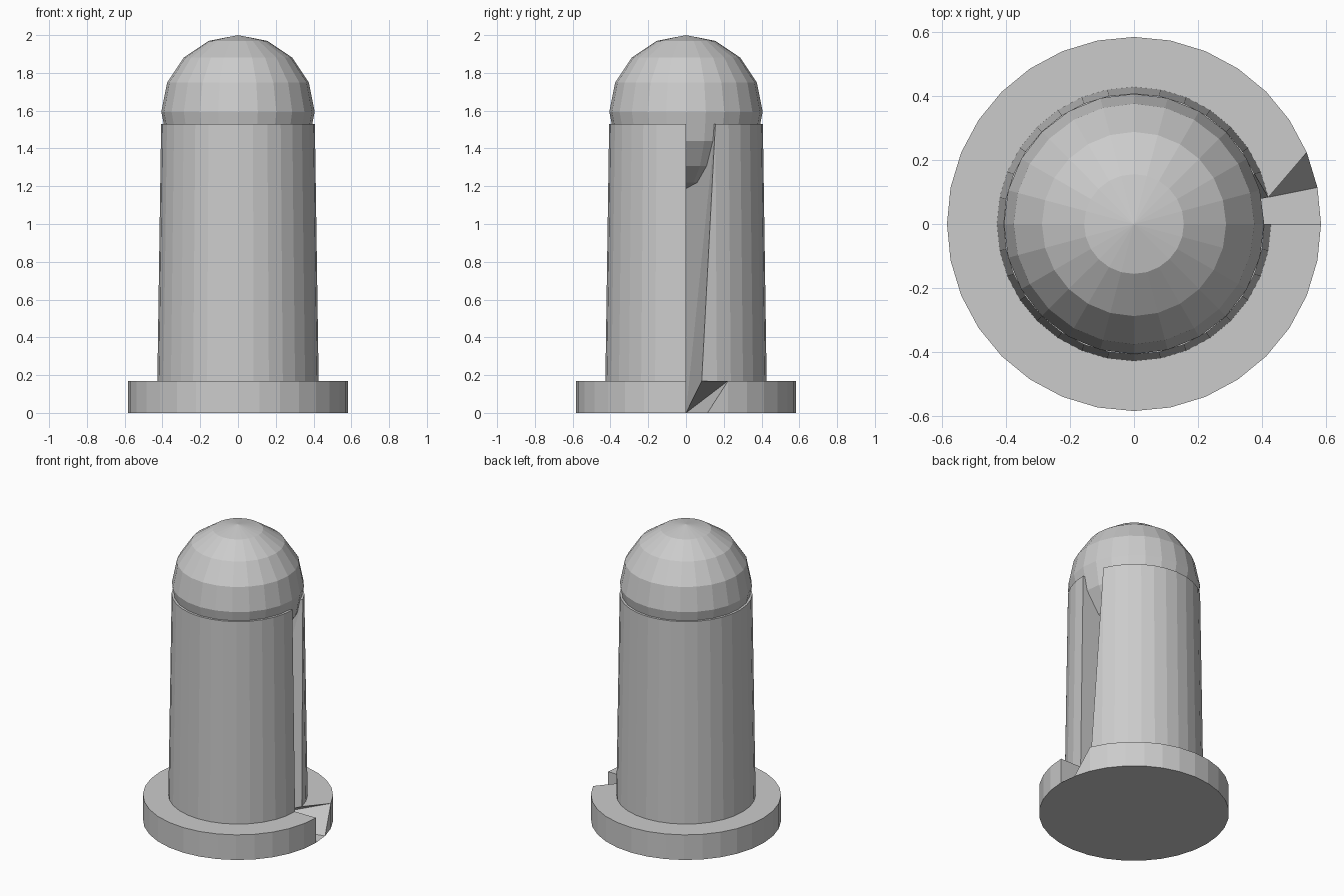
import bpy, bmesh
from math import pi, sin, cos

if "Cube" in bpy.data.objects:
    bpy.data.objects.remove(bpy.data.objects["Cube"])

SEG = 32
STEP = 2 * pi / SEG
# Profile of the turned body: flange bottom, flange top, shaft foot, shaft top
PROFILE = [(0.583, 0.0), (0.583, 0.17), (0.427, 0.17), (0.407, 1.53)]


def ring_point(bm, r, z, i):
    return bm.verts.new((r * cos(i * STEP), r * sin(i * STEP), z))


def make_object(bm, name):
    bmesh.ops.recalc_face_normals(bm, faces=bm.faces)
    mesh = bpy.data.meshes.new(name)
    bm.to_mesh(mesh)
    bm.free()
    obj = bpy.data.objects.new(name, mesh)
    bpy.context.collection.objects.link(obj)
    return obj


# Flanged shaft, turned through all but the open slot sector
bm = bmesh.new()
low = bm.verts.new((0, 0, 0))
high = bm.verts.new((0, 0, 1.53))
cols = [[ring_point(bm, r, z, i) for r, z in PROFILE] for i in range(2, SEG + 1)]

# Slanted start of the slot: lower corners reach one step further
start = list(cols[0])
for k in (0, 2):
    start[k] = ring_point(bm, *PROFILE[k], 1)
cols.insert(0, start)

for a, b in zip(cols, cols[1:]):
    bm.faces.new((low, b[0], a[0]))
    for k in range(3):
        loop = list(dict.fromkeys((a[k], b[k], b[k + 1], a[k + 1])))
        bm.faces.new(loop)
    if a[3] is not b[3]:
        bm.faces.new((high, a[3], b[3]))

# Slot walls and floor
end = cols[-1]
bm.faces.new((low, *end, high))
for a, b in zip(start, start[1:] + [high]):
    bm.faces.new((low, a, b))
bm.faces.new((low, start[0], end[0]))
make_object(bm, "flanged_shaft")

# Ball tip seated in the top of the shaft
bm = bmesh.new()
bmesh.ops.create_uvsphere(bm, u_segments=24, v_segments=8, radius=0.406)
bmesh.ops.translate(bm, verts=bm.verts, vec=(0, 0, 1.594))
make_object(bm, "round_tip")
